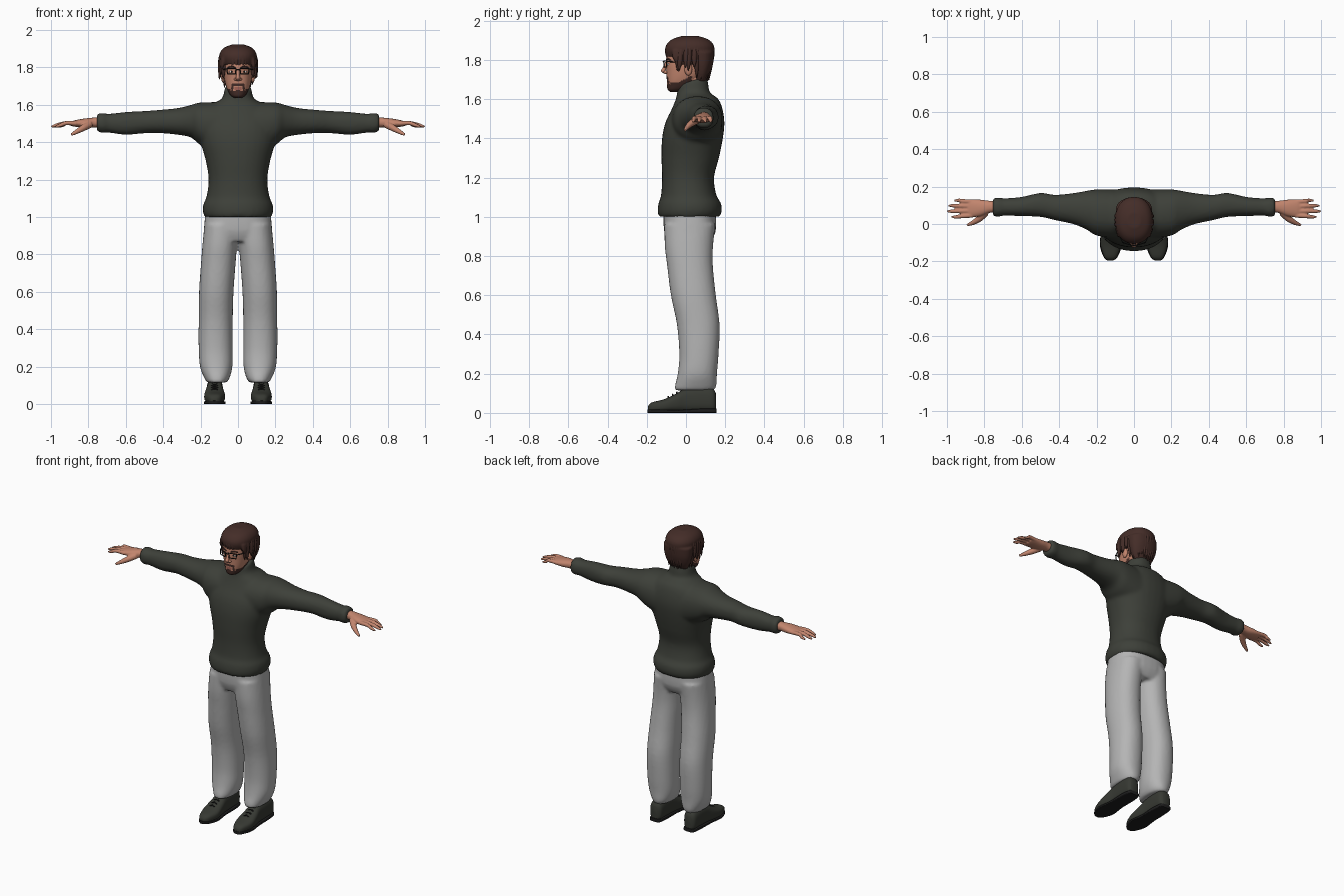
import bpy, bmesh, math, random
from mathutils import Vector, Matrix

if "Cube" in bpy.data.objects:
    bpy.data.objects.remove(bpy.data.objects["Cube"])
random.seed(4)


def material(name, *rgb):
    m = bpy.data.materials.new(name)
    m.use_nodes = True
    m.diffuse_color = (*rgb, 1)
    m.node_tree.nodes["Principled BSDF"].inputs["Base Color"].default_value = (*rgb, 1)
    return m


KNIT = material("dark green knit", .047, .051, .041)
CLOTH = material("light grey cloth", .46, .46, .46)
SKIN = material("skin", .54, .235, .155)
HAIR = material("brown hair", .058, .026, .021)
LIPS = material("lips", .36, .12, .09)
LEATHER = material("dark leather", .038, .041, .033)
RUBBER = material("black", .012, .012, .012)
WHITE = material("eye white", .6, .6, .58)


def spline(rows, steps):
    """Smooth interpolation through rows of numbers."""
    for i in range(len(rows) - 1):
        near = [rows[max(i - 1, 0)], rows[i], rows[i + 1], rows[min(i + 2, len(rows) - 1)]]
        for k in range(steps):
            t = k / steps
            yield [b + t * ((c - a) + t * ((2*a - 5*b + 4*c - d) + t * (3*b - a - 3*c + d))) / 2
                   for a, b, c, d in zip(*near)]
    yield rows[-1]


def skin_rings(bm, rings):
    rings = [[bm.verts.new(co) for co in ring] for ring in rings]
    n = len(rings[0])
    for r, q in zip(rings, rings[1:]):
        for j in range(n):
            bm.faces.new((r[j], r[(j + 1) % n], q[(j + 1) % n], q[j]))
    bm.faces.new(rings[0])
    bm.faces.new(rings[-1])


def loft(bm, axis, rows, power=2.2, side=1, seg=32, steps=4):
    """Each row: place on the axis, then min and max across the other two axes."""
    rings = []
    for pos, a0, a1, b0, b1 in spline(rows, steps):
        ring = []
        for j in range(seg):
            t = math.tau * j / seg
            u, v = (math.copysign(abs(f) ** (2 / power), f) for f in (math.cos(t), math.sin(t)))
            co = [(a0 + a1 + (a1 - a0) * u) / 2, (b0 + b1 + (b1 - b0) * v) / 2]
            co.insert(axis, pos)
            ring.append((co[0] * side, co[1], co[2]))
        rings.append(ring)
    skin_rings(bm, rings)


def tube(bm, rows, side=1, seg=10, steps=4):
    """Each row: x, y, z, radius."""
    turn = (Vector(rows[-1][:3]) - Vector(rows[0][:3])).to_track_quat('Z', 'Y')
    rings = []
    for x, y, z, r in spline(rows, steps):
        ring = [Vector((x, y, z)) + turn @ Vector((r * math.cos(math.tau * j / seg), r * math.sin(math.tau * j / seg), 0))
                for j in range(seg)]
        rings.append([(side * c.x, c.y, c.z) for c in ring])
    skin_rings(bm, rings)


def blob(bm, centre, scale):
    bmesh.ops.create_uvsphere(bm, u_segments=16, v_segments=10, radius=1,
                              matrix=Matrix.LocRotScale(Vector(centre), None, Vector(scale)))


def part(name, mats, bm, voxel=0, smooth=4, rule=None):
    bmesh.ops.recalc_face_normals(bm, faces=bm.faces)
    if rule:
        for f in bm.faces:
            f.material_index = rule(f.calc_center_median())
    mesh = bpy.data.meshes.new(name)
    bm.to_mesh(mesh)
    bm.free()
    ob = bpy.data.objects.new(name, mesh)
    bpy.context.collection.objects.link(ob)
    for m in mats:
        mesh.materials.append(m)
    bpy.ops.object.select_all(action='DESELECT')
    ob.select_set(True)
    bpy.context.view_layer.objects.active = ob
    bpy.ops.object.shade_smooth_by_angle(angle=math.radians(50))
    if voxel:  # fuse overlapping volumes into one surface
        mod = ob.modifiers.new("fuse", 'REMESH')
        mod.mode, mod.voxel_size, mod.use_smooth_shade = 'VOXEL', voxel, True
        mod = ob.modifiers.new("relax", 'SMOOTH')
        mod.factor, mod.iterations = .5, smooth
    return ob


SIDES = (1, -1)

# Sweater: torso, rolled hem, collar, sleeves and cuffs
bm = bmesh.new()
loft(bm, 2, [(1, -.178, .178, -.14, .172), (1.03, -.188, .188, -.145, .183), (1.07, -.185, .185, -.14, .178),
             (1.11, -.168, .168, -.127, .155), (1.2, -.157, .157, -.122, .143), (1.3, -.172, .172, -.125, .168),
             (1.4, -.2, .2, -.122, .188), (1.48, -.21, .21, -.105, .196), (1.55, -.19, .19, -.072, .186),
             (1.6, -.145, .145, -.052, .165), (1.63, -.09, .09, -.045, .125), (1.66, -.077, .077, -.045, .113),
             (1.7, -.07, .07, -.042, .108)])
for v in bm.verts:
    if v.co.z > 1.65:
        v.co.z += .3 * (v.co.y - .05)
for s in SIDES:
    loft(bm, 0, [(.08, -.08, .185, 1.33, 1.615), (.2, -.062, .185, 1.385, 1.613), (.25, -.032, .178, 1.425, 1.6),
                 (.32, -.002, .166, 1.44, 1.583), (.42, .02, .156, 1.449, 1.573), (.5, .038, .166, 1.448, 1.567),
                 (.6, .042, .145, 1.44, 1.562), (.68, .045, .138, 1.45, 1.553), (.74, .045, .138, 1.457, 1.552)], side=s)
    loft(bm, 0, [(.705, .043, .138, 1.453, 1.553), (.725, .038, .142, 1.45, 1.557), (.755, .043, .138, 1.458, 1.552)], side=s)
part("sweater", [KNIT], bm, .011)

# Trousers: hips and two baggy legs
bm = bmesh.new()
loft(bm, 2, [(.87, -.17, .17, -.09, .125), (.93, -.182, .182, -.112, .152), (1.04, -.172, .172, -.115, .152)], 2.5)
for s in SIDES:
    loft(bm, 2, [(.115, .062, .165, -.058, .143), (.14, .045, .18, -.056, .155), (.2, .03, .203, -.042, .158),
                 (.3, .028, .21, -.034, .166), (.45, .028, .21, -.046, .171), (.6, .024, .208, -.077, .152),
                 (.75, .013, .198, -.096, .137), (.85, .004, .19, -.108, .138), (.96, -.01, .18, -.11, .15)], side=s)
part("trousers", [CLOTH], bm, .01)

# Shoes with soles and laces
for s, label in zip(SIDES, ("left", "right")):
    bm = bmesh.new()
    loft(bm, 1, [(-.194, .112, .142, .008, .034), (-.175, .09, .16, .004, .053), (-.11, .069, .18, .004, .07),
                 (-.05, .074, .176, .004, .098), (0, .08, .168, .004, .125), (.08, .08, .168, .004, .135),
                 (.135, .083, .165, .004, .125), (.152, .1, .15, .01, .1)], 2.7, s)
    part(label + "_shoe", [LEATHER], bm)
    bm = bmesh.new()
    loft(bm, 1, [(-.196, .112, .142, 0, .018), (-.175, .087, .163, 0, .018), (-.11, .066, .183, 0, .016),
                 (-.02, .077, .173, 0, .016), (.08, .077, .171, 0, .022), (.145, .085, .163, 0, .022),
                 (.156, .105, .145, 0, .022)], 6, s)
    part(label + "_sole", [RUBBER], bm)
    bm = bmesh.new()
    for k in range(4):
        y, z = -.09 + .022 * k, .083 + .011 * k
        tube(bm, [(.1, y, z - .012, .004), (.125, y, z, .004), (.15, y, z - .012, .004)], s, 8)
    part(label + "_laces", [RUBBER], bm)

# Hands: palm, four fingers, thumb
for s, label in zip(SIDES, ("left", "right")):
    bm = bmesh.new()
    loft(bm, 0, [(.72, .062, .125, 1.475, 1.535), (.77, .06, .124, 1.48, 1.532), (.82, .042, .13, 1.478, 1.527),
                 (.87, .036, .132, 1.483, 1.518), (.895, .04, .128, 1.488, 1.51)], side=s)
    for y, spread, tip in ((.046, -.008, .97), (.07, -.002, .992), (.095, .003, .985), (.119, .007, .955)):
        tube(bm, [(.865, y, 1.501, .013), (.92, y + spread / 2, 1.502, .0115),
                  (tip - .02, y + spread, 1.491, .01), (tip + .007, y + spread, 1.483, .005)], s)
    tube(bm, [(.79, .065, 1.497, .02), (.825, .03, 1.478, .018), (.86, .007, 1.458, .013), (.892, -.006, 1.44, .007)], s)
    part(label + "_hand", [SKIN], bm, .0045, 2)


# Head: skin with a beard around the mouth and along the jaw
def face_colour(c):
    if c.y > .03 or c.z < 1.63 or c.z > 1.73:
        return 0
    x, front = abs(c.x), c.y < -.04
    if front and x < .02 and 1.682 < c.z < 1.694:
        return 2
    moustache = front and x < .034 and 1.7 < c.z < 1.714
    corner = front and .025 < x < .036 and 1.66 < c.z < 1.71
    chin = c.z < 1.674 or (front and x < .01 and c.z < 1.68)
    jaw = x > .04 and c.z < 1.685 + .5 * max(c.y + .04, 0)
    return 1 if moustache or corner or chin or jaw else 0


bm = bmesh.new()
loft(bm, 2, [(1.637, -.018, .018, -.08, -.04), (1.648, -.037, .037, -.093, 0), (1.67, -.052, .052, -.097, .045),
             (1.7, -.064, .064, -.098, .07), (1.74, -.073, .073, -.1, .1), (1.79, -.078, .078, -.102, .118),
             (1.85, -.074, .074, -.09, .115), (1.89, -.04, .04, -.04, .07)], 2.3, seg=72, steps=8)
part("head", [SKIN, HAIR, LIPS], bm, rule=face_colour)
bm = bmesh.new()
loft(bm, 2, [(1.6, -.055, .055, -.03, .095), (1.66, -.055, .055, -.03, .095), (1.74, -.055, .055, -.03, .095)])
part("neck", [SKIN], bm)
bm = bmesh.new()
tube(bm, [(0, -.098, 1.79, .007), (0, -.109, 1.762, .009), (0, -.115, 1.742, .0125), (0, -.1, 1.727, .008)])
for s in SIDES:
    blob(bm, (s * .012, -.103, 1.737), (.009, .011, .008))
part("nose", [SKIN], bm)
bm = bmesh.new()
for s in SIDES:
    blob(bm, (s * .08, .012, 1.752), (.011, .02, .032))
part("ears", [SKIN], bm)

# Eyes and brows
whites, pupils, brows = bmesh.new(), bmesh.new(), bmesh.new()
for s in SIDES:
    blob(whites, (s * .033, -.086, 1.777), (.014, .01, .007))
    blob(pupils, (s * .033, -.094, 1.777), (.006, .004, .006))
    tube(brows, [(.014, -.1, 1.799, .003), (.034, -.096, 1.805, .005), (.056, -.08, 1.799, .003)], s)
part("eyes", [WHITE], whites)
part("pupils", [RUBBER], pupils)
part("eyebrows", [HAIR], brows)

# Glasses: two rims, bridge and temples
bm = bmesh.new()
low, high, r = 1.764, 1.795, .0028
for s in SIDES:
    rim = [(.01, -.113, high), (.06, -.1, high), (.056, -.1, low), (.015, -.113, low)]
    for a, b in zip(rim, rim[1:] + rim[:1]):
        tube(bm, [(*a, r), (*b, r)], s, 8, 1)
    tube(bm, [(.06, -.1, high - .004, r), (.08, -.05, high - .006, r), (.084, .02, high - .012, r)], s, 8)
tube(bm, [(-.01, -.113, 1.787, r), (0, -.116, 1.79, r), (.01, -.113, 1.787, r)], 1, 8)
part("glasses", [RUBBER], bm)

# Hair: cap, nape and side volumes, then tapered locks combed from the crown
bm = bmesh.new()
loft(bm, 2, [(1.815, -.09, .09, -.098, .137), (1.85, -.1, .1, -.107, .145), (1.88, -.096, .096, -.098, .139),
             (1.905, -.075, .075, -.07, .112), (1.922, -.035, .035, -.02, .06)])
loft(bm, 2, [(1.69, -.06, .06, .045, .102), (1.73, -.08, .08, .036, .122), (1.78, -.093, .093, .022, .137),
             (1.84, -.098, .098, 0, .143)])
for s in SIDES:
    loft(bm, 2, [(1.775, .07, .09, -.045, .04), (1.81, .07, .096, -.07, .05), (1.85, .06, .095, -.07, .06)], side=s)
part("hair_cap", [HAIR], bm, .006, 3)
bm = bmesh.new()
LOCKS = 34
for i in range(LOCKS):
    turn = math.tau * (i + random.uniform(.2, .8)) / LOCKS
    away = math.degrees(min(turn, math.tau - turn))  # zero at the front
    if away < 50:
        tip, flare = random.uniform(1.798, 1.818), 1
    elif away < 105:
        tip, flare = random.uniform(1.735, 1.765), random.uniform(1.02, 1.14)
    else:
        tip, flare = random.uniform(1.69, 1.72), random.uniform(.8, .95)
    rows = []
    for reach, z, thick in ((.3, 1.912, .008), (.76, 1.89, .015), (.97, 1.845, .016),
                            ((.97 + flare) / 2, (1.845 + tip) / 2, .014), (flare, tip, .002)):
        swirl = turn + .25 * (1 - reach)
        rows.append((.092 * reach * math.sin(swirl), .019 - .115 * reach * math.cos(swirl), z, thick))
    tube(bm, rows, seg=8)
part("hair_locks", [HAIR], bm)
